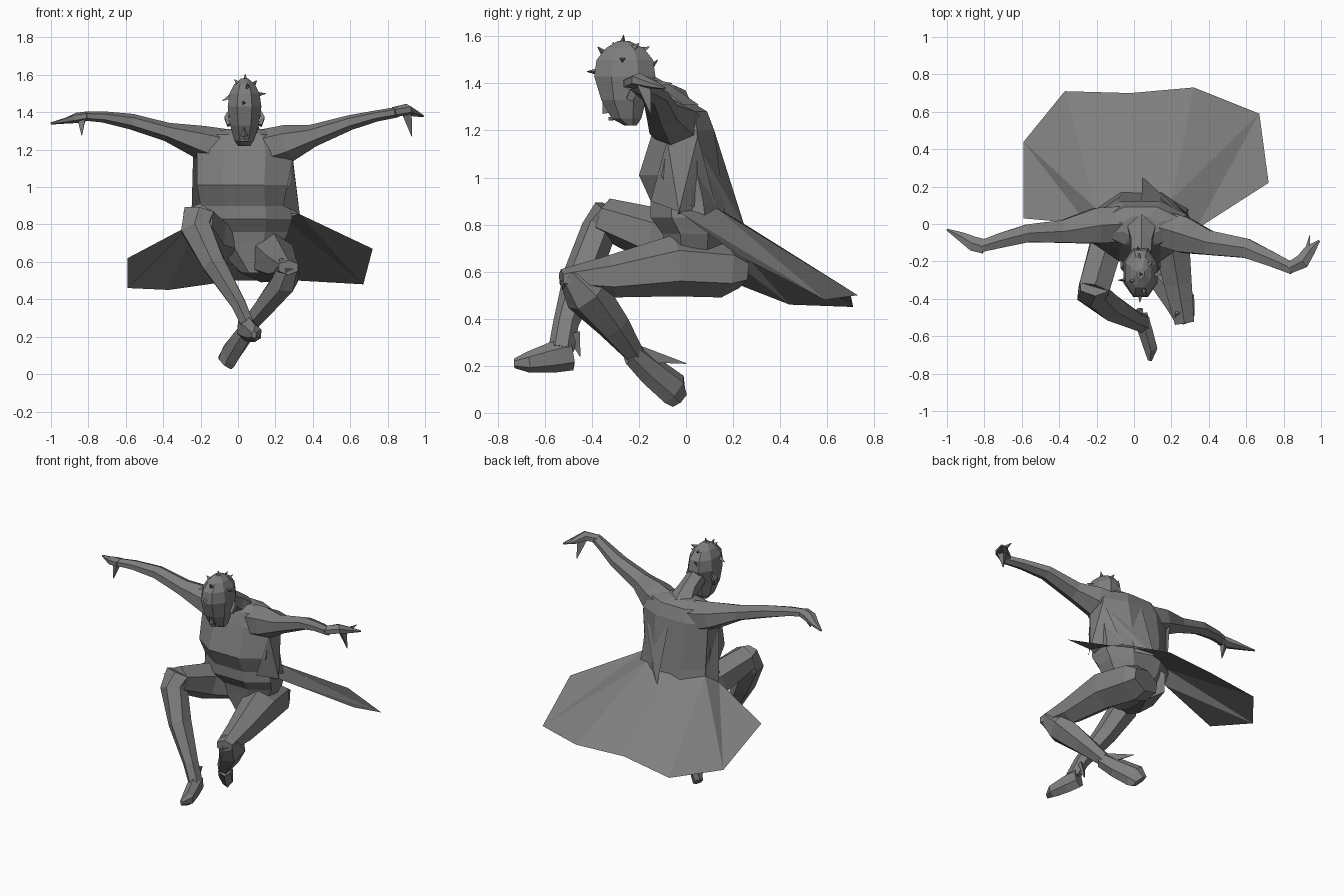
import bpy, bmesh, math
from mathutils import Vector

cube = bpy.data.objects.get("Cube")
if cube:
    bpy.data.objects.remove(cube, do_unlink=True)

grey = bpy.data.materials.new("stone grey")
grey.use_nodes = True
grey.diffuse_color = (0.21, 0.21, 0.21, 1)
grey.node_tree.nodes["Principled BSDF"].inputs["Base Color"].default_value = (0.21, 0.21, 0.21, 1)


def make(name, verts, faces, closed=True):
    bm = bmesh.new()
    vs = [bm.verts.new(v) for v in verts]
    for f in faces:
        bm.faces.new([vs[i] for i in f])
    if closed:
        bmesh.ops.recalc_face_normals(bm, faces=bm.faces[:])
    mesh = bpy.data.meshes.new(name)
    bm.to_mesh(mesh)
    bm.free()
    mesh.materials.append(grey)
    ob = bpy.data.objects.new(name, mesh)
    bpy.context.collection.objects.link(ob)
    return ob


def skin(name, rings):
    """Join equal rings of points into a capped solid."""
    n = len(rings[0])
    faces = [[r * n + i, r * n + (i + 1) % n, (r + 1) * n + (i + 1) % n, (r + 1) * n + i]
             for r in range(len(rings) - 1) for i in range(n)]
    last = (len(rings) - 1) * n
    faces += [list(range(n)), list(range(last, last + n))]
    return make(name, [p for r in rings for p in r], faces)


def stack(name, levels, cut=0.28):
    """Horizontal chamfered sections: (z, x_min, x_max, y_front, y_back)."""
    rings = []
    for z, x0, x1, y0, y1 in levels:
        cx, cy = (x1 - x0) * cut, (y1 - y0) * cut
        rings.append([(x0 + cx, y0, z), (x1 - cx, y0, z), (x1, y0 + cy, z), (x1, y1 - cy, z),
                      (x1 - cx, y1, z), (x0 + cx, y1, z), (x0, y1 - cy, z), (x0, y0 + cy, z)])
    return skin(name, rings)


def limb(name, path, up=(0, 0, 1), n=6):
    """Faceted tube: (x, y, z, half width, half height)."""
    pts = [Vector(p[:3]) for p in path]
    rings = []
    for i, p in enumerate(pts):
        t = (pts[min(i + 1, len(pts) - 1)] - pts[max(i - 1, 0)]).normalized()
        side = t.cross(Vector(up)).normalized()
        top = side.cross(t)
        w, h = path[i][3:]
        rings.append([p + side * w * math.cos(a) + top * h * math.sin(a)
                      for a in (math.tau * (k + 0.5) / n for k in range(n))])
    return skin(name, rings)


def spike(name, base, tip, r):
    d = (Vector(tip) - Vector(base)).normalized()
    limb(name, [(*base, r, r), (*tip, 0.002, 0.002)], (0, 1, 0) if abs(d.y) < 0.8 else (0, 0, 1), 3)


# Torso with overhanging chest, recessed belly and pelvis
stack("torso", [(0.54, 0.02, 0.16, -0.07, 0.12), (0.70, -0.14, 0.24, -0.09, 0.16),
                (0.76, -0.18, 0.27, -0.10, 0.17), (0.83, -0.21, 0.29, -0.15, 0.17),
                (0.90, -0.20, 0.28, -0.15, 0.16), (1.01, -0.22, 0.28, -0.20, 0.145),
                (1.20, -0.22, 0.29, -0.14, 0.12), (1.28, -0.17, 0.24, -0.11, 0.09),
                (1.31, -0.06, 0.13, -0.07, 0.04)])

# Neck and bowed head
limb("neck", [(0.04, 0.0, 1.25, 0.10, 0.08), (0.04, -0.09, 1.33, 0.065, 0.065),
              (0.035, -0.22, 1.41, 0.06, 0.06)])
stack("head", [(1.22, 0.0, 0.065, -0.26, -0.21), (1.25, -0.02, 0.085, -0.315, -0.19),
               (1.33, -0.042, 0.112, -0.36, -0.17), (1.43, -0.055, 0.125, -0.39, -0.13),
               (1.50, -0.045, 0.115, -0.38, -0.14), (1.55, -0.02, 0.09, -0.34, -0.18),
               (1.58, 0.015, 0.055, -0.29, -0.24)])
make("nose", [(0.033, -0.355, 1.35), (0.01, -0.325, 1.275), (0.056, -0.325, 1.275),
              (0.033, -0.355, 1.27)], [(0, 1, 3), (0, 3, 2), (1, 2, 3), (0, 2, 1)])
limb("lips", [(0.008, -0.305, 1.25, 0.008, 0.008), (0.034, -0.32, 1.25, 0.012, 0.01),
              (0.06, -0.305, 1.25, 0.008, 0.008)], n=4)
for s, side in ((1, "left"), (-1, "right")):
    x = 0.035 + s * 0.085
    limb(side + "_ear", [(x, -0.24, 1.33, 0.012, 0.02), (x + s * 0.012, -0.22, 1.37, 0.014, 0.025),
                         (x, -0.21, 1.40, 0.01, 0.015)], (0, 1, 0), 4)

# Pointed hair tufts around the crown
for i, (b, t) in enumerate([
        ((0.035, -0.27, 1.57), (0.038, -0.265, 1.605)), ((0.05, -0.35, 1.53), (0.05, -0.375, 1.555)),
        ((0.03, -0.19, 1.54), (0.03, -0.155, 1.555)), ((0.03, -0.38, 1.45), (0.03, -0.42, 1.45)),
        ((0.11, -0.27, 1.50), (0.15, -0.27, 1.50)), ((-0.04, -0.30, 1.48), (-0.085, -0.30, 1.46)),
        ((0.0, -0.30, 1.55), (-0.02, -0.31, 1.575)), ((0.08, -0.22, 1.55), (0.10, -0.20, 1.57)),
        ((0.02, -0.15, 1.47), (0.02, -0.12, 1.50))]):
    spike("hair_tuft_%d" % (i + 1), b, t, 0.016)

# Outstretched arms, with hand and drooping fingers
limb("left_arm", [(0.14, -0.02, 1.20, 0.11, 0.11), (0.27, -0.06, 1.235, 0.11, 0.10),
                  (0.40, -0.10, 1.275, 0.075, 0.06), (0.60, -0.13, 1.345, 0.06, 0.04),
                  (0.74, -0.19, 1.38, 0.045, 0.03), (0.85, -0.24, 1.40, 0.035, 0.028)])
limb("left_hand", [(0.83, -0.235, 1.40, 0.035, 0.028), (0.90, -0.20, 1.415, 0.045, 0.03),
                   (0.94, -0.14, 1.395, 0.035, 0.018), (0.99, -0.09, 1.38, 0.006, 0.006)])
spike("left_finger", (0.91, -0.18, 1.40), (0.93, -0.15, 1.27), 0.035)
spike("left_thumb", (0.93, -0.14, 1.40), (0.94, -0.06, 1.40), 0.018)
limb("right_arm", [(-0.06, 0.0, 1.20, 0.11, 0.11), (-0.20, -0.01, 1.24, 0.11, 0.09),
                   (-0.38, -0.04, 1.295, 0.07, 0.05), (-0.57, -0.05, 1.35, 0.055, 0.042),
                   (-0.72, -0.09, 1.375, 0.045, 0.03), (-0.82, -0.12, 1.38, 0.035, 0.025)])
limb("right_hand", [(-0.80, -0.12, 1.38, 0.045, 0.025), (-0.86, -0.105, 1.37, 0.045, 0.028),
                    (-0.92, -0.07, 1.355, 0.03, 0.016), (-1.0, -0.03, 1.34, 0.006, 0.006)])
spike("right_finger", (-0.83, -0.12, 1.37), (-0.835, -0.15, 1.275), 0.03)

# Right leg: raised knee, shin crossing over to the far side
limb("right_thigh", [(-0.02, 0.10, 0.70, 0.13, 0.12), (-0.15, -0.12, 0.75, 0.10, 0.12),
                     (-0.215, -0.35, 0.83, 0.095, 0.085)])
limb("right_shin", [(-0.21, -0.33, 0.87, 0.09, 0.06), (-0.225, -0.37, 0.78, 0.09, 0.075),
                    (-0.13, -0.44, 0.59, 0.07, 0.08), (0.0, -0.51, 0.38, 0.045, 0.055),
                    (0.05, -0.53, 0.27, 0.04, 0.055)], (0, 1, 0))
limb("right_foot", [(0.035, -0.49, 0.25, 0.045, 0.07), (0.06, -0.57, 0.235, 0.045, 0.065),
                    (0.09, -0.67, 0.215, 0.04, 0.045), (0.085, -0.73, 0.21, 0.012, 0.02)])
spike("right_heel", (0.03, -0.48, 0.34), (0.02, -0.45, 0.24), 0.035)

# Left leg: low thigh, shin folded back, pointed foot
limb("left_thigh", [(0.10, 0.235, 0.60, 0.13, 0.07), (0.12, 0.16, 0.61, 0.15, 0.12),
                    (0.19, -0.05, 0.625, 0.12, 0.13), (0.235, -0.32, 0.58, 0.085, 0.09),
                    (0.27, -0.53, 0.57, 0.06, 0.04)])
limb("left_shin", [(0.27, -0.50, 0.59, 0.06, 0.05), (0.25, -0.42, 0.50, 0.075, 0.10),
                   (0.15, -0.31, 0.37, 0.06, 0.075), (0.05, -0.22, 0.25, 0.045, 0.045)], (0, 1, 0))
limb("left_foot", [(0.06, -0.23, 0.25, 0.045, 0.05), (0.01, -0.15, 0.18, 0.045, 0.065),
                   (-0.045, -0.05, 0.10, 0.04, 0.075), (-0.07, -0.03, 0.06, 0.03, 0.055)])
spike("left_heel", (0.04, -0.20, 0.25), (0.0, 0.0, 0.21), 0.04)

# Flared skirt sheet: five waist points, then seven hem points
make("skirt", [(-0.25, 0.0, 0.80), (-0.20, 0.08, 0.86), (0.0, 0.14, 0.87), (0.2, 0.13, 0.87),
               (0.33, -0.03, 0.855),
               (-0.59, 0.03, 0.62), (-0.59, 0.44, 0.46), (-0.37, 0.71, 0.45), (-0.02, 0.70, 0.50),
               (0.32, 0.73, 0.50), (0.67, 0.59, 0.48), (0.72, 0.22, 0.67), (0.20, -0.05, 0.82)],
     [(0, 5, 6), (0, 6, 1), (1, 6, 7), (1, 7, 8, 2), (2, 8, 9, 3), (3, 9, 10), (3, 10, 4),
      (4, 10, 11), (12, 3, 4)], False)

# Folds hanging from the shoulders to the skirt
make("back_tail", [(0.04, 0.12, 1.20), (0.29, 0.03, 1.17), (0.045, 0.25, 0.79), (0.30, 0.02, 0.88)],
     [(0, 2, 1), (1, 2, 3)], False)
make("side_fold", [(-0.22, 0.08, 1.18), (-0.24, -0.01, 1.17), (-0.25, 0.0, 0.80), (-0.59, 0.44, 0.46),
                   (-0.20, 0.08, 0.86)], [(0, 4, 1), (1, 4, 2), (4, 3, 2)], False)
make("left_side_panel", [(0.29, 0.05, 1.18), (0.29, -0.08, 1.16), (0.24, -0.15, 0.90),
                         (0.33, -0.03, 0.855), (0.20, 0.13, 0.87)],
     [(1, 2, 3), (0, 1, 3), (0, 3, 4)], False)
